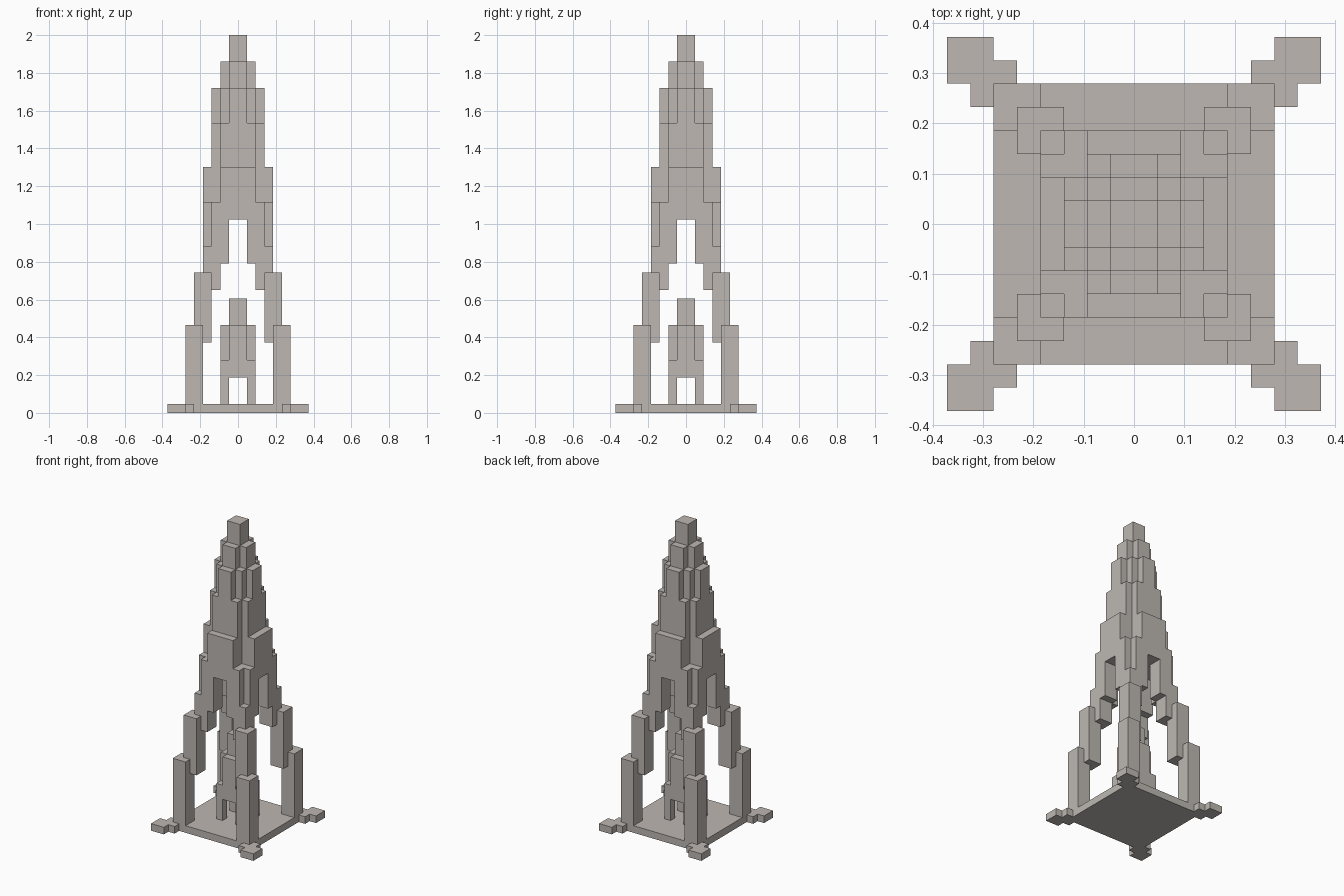
import bpy, bmesh, math
from mathutils import Vector

UNIT = 2 / 43  # edge length of one block

old = bpy.data.objects.get("Cube")
if old:
    bpy.data.objects.remove(old, do_unlink=True)

stone = bpy.data.materials.new("warm grey stone")
stone.use_nodes = True
colour = (0.51, 0.475, 0.445, 1)
stone.diffuse_color = colour
stone.node_tree.nodes["Principled BSDF"].inputs["Base Color"].default_value = colour

parts = {}   # part name -> set of block cells
filled = {}  # block cell -> part name


def column(name, i, j, z0, z1, sides=((1, 1), (1, -1), (-1, 1), (-1, -1))):
    """Stack blocks over quadrant cell (i, j), mirrored on both axes and the diagonal."""
    for a, b in {(i, j), (j, i)}:
        for sx, sy in sides:
            x = a if sx > 0 else -a - 1
            y = b if sy > 0 else -b - 1
            for z in range(z0, z1):
                if filled.setdefault((x, y, z), name) == name:
                    parts.setdefault(name, set()).add((x, y, z))


def square(name, lo, hi, z0, z1, **kw):
    for i in range(lo, hi):
        for j in range(lo, hi):
            column(name, i, j, z0, z1, **kw)


# Base slab and its stepped corner feet
square("base_slab", 0, 6, 0, 1)
square("corner_feet", 5, 7, 0, 1)
square("corner_feet", 6, 8, 0, 1)

# Four leaning legs, each in three overlapping stages
for label, side in (("front_right", (-1, -1)), ("front_left", (1, -1)),
                    ("back_right", (-1, 1)), ("back_left", (1, 1))):
    square(label + "_leg", 4, 6, 1, 10, sides=(side,))
    square(label + "_leg", 3, 5, 8, 16, sides=(side,))
    column(label + "_leg", 3, 3, 14, 19, sides=(side,))

# Stepped tower: cell -> underside and top
tower = {(3, 2): (14, 24), (2, 2): (14, 24),
         (3, 1): (17, 28), (3, 0): (22, 28),
         (2, 1): (17, 33), (2, 0): (22, 37),
         (1, 1): (22, 37), (1, 0): (22, 40)}
for (i, j), (low, top) in tower.items():
    column("tower", i, j, low, top)
column("spire_cap", 0, 0, 22, 43)

# Small copy of the tower under the arches
column("inner_shrine", 1, 1, 1, 6)
column("inner_shrine", 1, 0, 4, 10)
column("inner_shrine", 0, 0, 4, 13)


def build(name, cells):
    """Make the outer skin of a group of blocks and merge its flat faces."""
    bm = bmesh.new()
    for cell in cells:
        for axis in range(3):
            for sign in (-1, 1):
                n = Vector((0, 0, 0))
                n[axis] = sign
                if tuple(int(c + d) for c, d in zip(cell, n)) in filled:
                    continue
                u, v = Vector((0, 0, 0)), Vector((0, 0, 0))
                u[(axis + 1) % 3] = 0.5
                v[(axis + 2) % 3] = 0.5 * sign
                mid = Vector(cell) + Vector((0.5, 0.5, 0.5)) + n / 2
                ring = (mid - u - v, mid + u - v, mid + u + v, mid - u + v)
                bm.faces.new([bm.verts.new(p * UNIT) for p in ring])
    bmesh.ops.remove_doubles(bm, verts=bm.verts, dist=UNIT / 100)
    bmesh.ops.dissolve_limit(bm, angle_limit=math.radians(1),
                             verts=bm.verts, edges=bm.edges)
    mesh = bpy.data.meshes.new(name)
    bm.to_mesh(mesh)
    bm.free()
    mesh.materials.append(stone)
    bpy.context.collection.objects.link(bpy.data.objects.new(name, mesh))


for part_name, part_cells in parts.items():
    build(part_name, part_cells)
